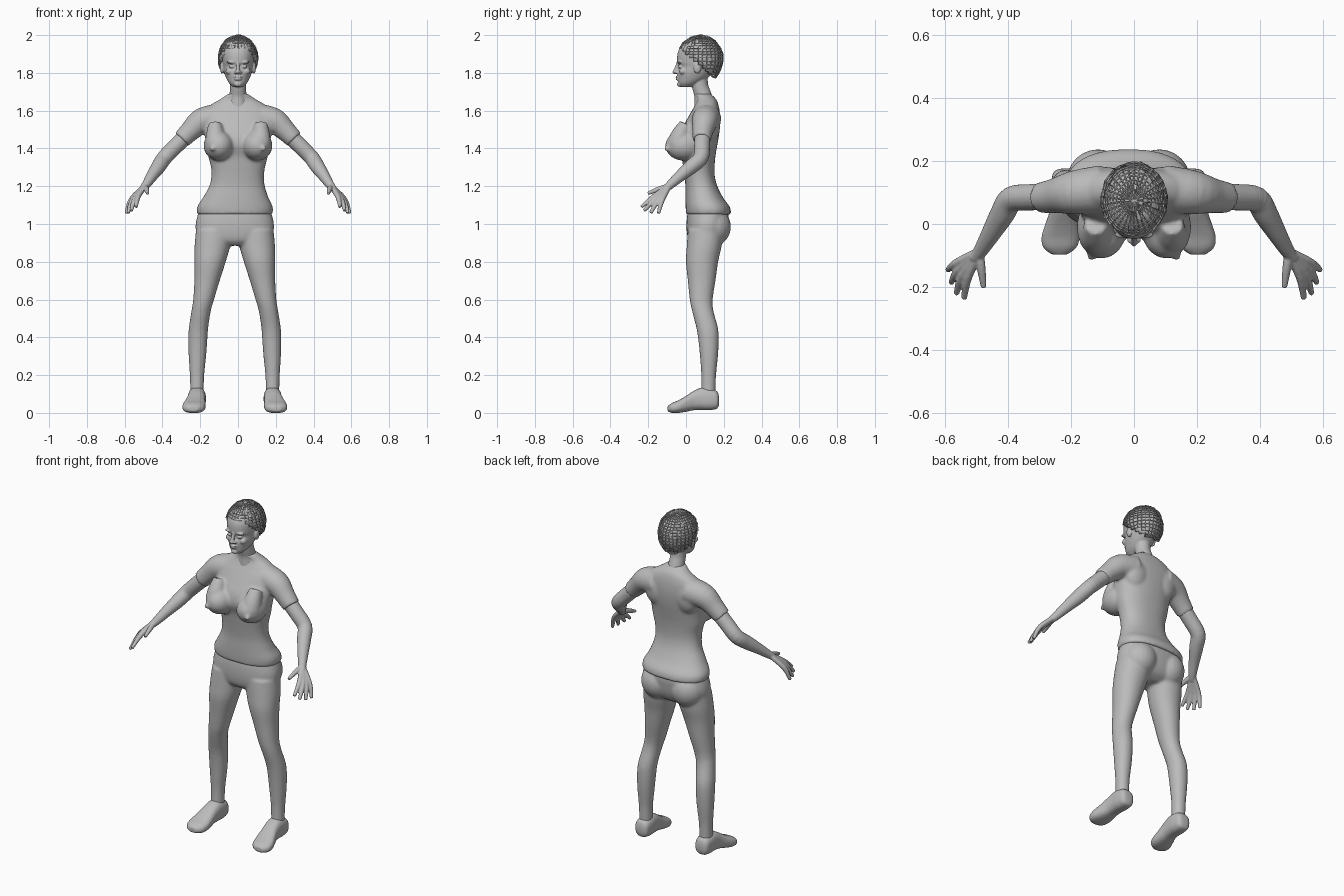
import bpy, bmesh, math, random
from mathutils import Vector, Matrix

random.seed(4)
if "Cube" in bpy.data.objects:
    bpy.data.objects.remove(bpy.data.objects["Cube"], do_unlink=True)

grey = bpy.data.materials.new("plain_grey")
grey.use_nodes = True
grey.diffuse_color = (0.5, 0.5, 0.5, 1)
grey.node_tree.nodes["Principled BSDF"].inputs["Base Color"].default_value = (0.5, 0.5, 0.5, 1)

SIDES = (1, -1)
HIP = -0.017  # the lower body leans slightly to its right


def eased(rows, n=4):
    """Catmull-Rom interpolation between rows of numbers."""
    out = []
    for i in range(len(rows) - 1):
        a, b, c, d = (rows[max(i - 1, 0)], rows[i], rows[i + 1], rows[min(i + 2, len(rows) - 1)])
        for k in range(n):
            t = k / n
            out.append([0.5 * (2 * q + (r - p) * t + (2 * p - 5 * q + 4 * r - s) * t * t
                               + (3 * q - p - 3 * r + s) * t ** 3)
                        for p, q, r, s in zip(a, b, c, d)])
    return out + [list(rows[-1])]


def skin(bm, rings):
    """Closed surface through a list of point rings."""
    loops = [[bm.verts.new(p) for p in ring] for ring in rings]
    n = len(loops[0])
    for a, b in zip(loops, loops[1:]):
        for i in range(n):
            bm.faces.new((a[i], a[(i + 1) % n], b[(i + 1) % n], b[i]))
    bm.faces.new(loops[0][::-1])
    bm.faces.new(loops[-1])


def loft(bm, rows, axis="z", power=2.3, n=40):
    """Rows: position on axis, x centre, half width, low and high depth."""
    rings = []
    for pos, cx, half, lo, hi in eased(rows):
        ring = []
        for i in range(n):
            a = math.tau * i / n
            c, s = (math.copysign(abs(v) ** (2 / power), v) for v in (math.cos(a), math.sin(a)))
            x, d = cx + half * c, (lo + hi) / 2 + (hi - lo) / 2 * s
            ring.append((x, d, pos) if axis == "z" else (x, pos, d))
        rings.append(ring)
    skin(bm, rings)


def tube(bm, rows, side=1, n=20):
    """Rows: x, y, z, radius; side mirrors x."""
    rows = eased(rows)
    pts = [Vector((side * r[0], r[1], r[2])) for r in rows]
    rings = []
    for i, p in enumerate(pts):
        along = pts[min(i + 1, len(pts) - 1)] - pts[max(i - 1, 0)]
        q = along.to_track_quat("Z", "Y")
        rings.append([p + q @ Vector((math.cos(math.tau * k / n), math.sin(math.tau * k / n), 0)) * rows[i][3]
                      for k in range(n)])
    skin(bm, rings)


def blob(bm, centre, radii):
    m = Matrix.Translation(centre) @ Matrix.Diagonal((*radii, 1))
    bmesh.ops.create_uvsphere(bm, u_segments=24, v_segments=16, radius=1, matrix=m)


def finish(name, bm, voxel=None, smooth=4):
    """Turn the mesh into an object; a voxel size fuses its volumes."""
    bmesh.ops.recalc_face_normals(bm, faces=bm.faces)
    for f in bm.faces:
        f.smooth = True
    me = bpy.data.meshes.new(name)
    bm.to_mesh(me)
    bm.free()
    me.materials.append(grey)
    ob = bpy.data.objects.new(name, me)
    bpy.context.collection.objects.link(ob)
    if voxel:
        fuse = ob.modifiers.new("fuse", "REMESH")
        fuse.mode, fuse.voxel_size, fuse.use_smooth_shade = "VOXEL", voxel, True
        soft = ob.modifiers.new("soften", "SMOOTH")
        soft.factor, soft.iterations = 0.5, smooth
    return ob


# Shirt: torso, bust and short sleeves
bm = bmesh.new()
loft(bm, [(1.05, HIP, .199, .001, .239), (1.09, -.016, .2, -.002, .232), (1.14, -.012, .173, -.003, .196),
          (1.2, -.005, .147, -.003, .166), (1.25, -.002, .139, -.008, .153), (1.3, 0, .143, -.015, .151),
          (1.36, 0, .158, -.025, .156), (1.42, 0, .168, -.045, .166), (1.48, 0, .178, -.035, .176),
          (1.54, 0, .185, -.003, .181), (1.59, 0, .185, .025, .179), (1.63, 0, .145, .048, .172),
          (1.66, 0, .095, .058, .16), (1.69, 0, .05, .045, .13)])
for s in SIDES:
    blob(bm, (s * .102, -.01, 1.415), (.08, .1, .08))
    tube(bm, [(s * .122, .0, 1.53, .035), (s * .12, -.03, 1.47, .05), (s * .12, -.045, 1.42, .055)])
    blob(bm, (s * .135, -.1, 1.4), (.015, .016, .015))
    blob(bm, (s * .095, .13, 1.53), (.08, .052, .1))
    tube(bm, [(.1, .11, 1.56, .078), (.19, .1, 1.545, .07), (.25, .09, 1.495, .056), (.298, .083, 1.447, .049)], s)
finish("shirt", bm, .008, 5)

# Trousers: pelvis, seat and legs
bm = bmesh.new()
loft(bm, [(.885, HIP, .1, .04, .15), (.91, HIP, .18, .015, .19), (.95, HIP, .203, .005, .212),
          (1.0, HIP, .207, .003, .222), (1.05, HIP, .196, .007, .225), (1.1, HIP, .18, .02, .21)])
for s in SIDES:
    blob(bm, (HIP + s * .098, .135, .985), (.1, .103, .105))
    loft(bm, [(z, HIP + s * d, h, lo, hi) for z, d, h, lo, hi in (
        (.97, .105, .1, .01, .2), (.88, .119, .094, .004, .188), (.8, .131, .083, .0, .17),
        (.7, .147, .067, .01, .156), (.6, .165, .055, .02, .141), (.54, .178, .051, .032, .145),
        (.45, .192, .051, .055, .169), (.38, .196, .05, .066, .173), (.3, .198, .046, .074, .169),
        (.2, .2, .038, .081, .159), (.1, .2, .035, .08, .156))], power=2.1)
finish("trousers", bm, .008, 4)

# Shoes
for s, label in zip(SIDES, ("left", "right")):
    bm = bmesh.new()
    loft(bm, [(y, HIP + s * d, h, lo, hi) for y, d, h, lo, hi in (
        (.176, .2, .018, .05, .08), (.164, .2, .04, .022, .115), (.12, .2, .047, .015, .132),
        (.08, .201, .047, .016, .133), (.04, .204, .048, .014, .116), (0, .21, .055, .006, .09),
        (-.04, .216, .061, .0, .067), (-.075, .219, .053, .0, .052), (-.097, .22, .025, .008, .036))],
         "y", 2.6)
    finish(label + "_shoe", bm, .006, 3)

# Bare arms and hands
for s, label in zip(SIDES, ("left", "right")):
    bm = bmesh.new()
    tube(bm, [(.265, .087, 1.475, .043), (.33, .085, 1.412, .042), (.39, .078, 1.35, .041),
              (.42, .03, 1.305, .039), (.455, -.03, 1.255, .031), (.488, -.085, 1.206, .023),
              (.508, -.11, 1.183, .018)], s)
    for knuckle, tip in (((.528, -.168, 1.147), (.54, -.237, 1.09)), ((.545, -.161, 1.136), (.565, -.222, 1.07)),
                         ((.557, -.145, 1.13), (.582, -.187, 1.058)), ((.565, -.125, 1.13), (.592, -.146, 1.056))):
        tube(bm, [(.488, -.085, 1.206, .014), (*knuckle, .014), (*tip, .009)], s)
    tube(bm, [(.492, -.09, 1.2, .014), (.486, -.14, 1.186, .014), (.478, -.202, 1.162, .009)], s)
    finish(label + "_arm", bm, .004, 4)

# Head, neck and facial features
bm = bmesh.new()
tube(bm, [(0, .1, 1.62, .058), (0, .09, 1.68, .046), (0, .075, 1.73, .043), (0, .07, 1.79, .045)])
loft(bm, [(1.725, 0, .026, -.028, .03), (1.745, 0, .047, -.04, .07), (1.77, 0, .061, -.043, .11),
          (1.8, 0, .072, -.045, .14), (1.833, 0, .079, -.037, .165), (1.86, 0, .083, -.047, .178),
          (1.91, 0, .087, -.043, .18), (1.95, 0, .078, -.02, .165), (1.975, 0, .052, .01, .13),
          (1.985, 0, .02, .05, .09)], power=2.15)
tube(bm, [(0, -.04, 1.862, .008), (0, -.05, 1.83, .009), (0, -.058, 1.806, .012)])
blob(bm, (0, -.058, 1.804), (.011, .014, .01))
blob(bm, (0, -.044, 1.779), (.023, .012, .006))
blob(bm, (0, -.043, 1.767), (.02, .012, .007))
blob(bm, (0, -.034, 1.74), (.02, .014, .014))
for s in SIDES:
    blob(bm, (s * .013, -.05, 1.803), (.009, .011, .008))
    blob(bm, (s * .032, -.03, 1.833), (.016, .012, .008))
    blob(bm, (s * .035, -.034, 1.856), (.027, .013, .007))
    blob(bm, (s * .044, -.016, 1.808), (.022, .02, .018))
    blob(bm, (s * .084, .06, 1.828), (.011, .02, .032))
finish("head", bm, .004, 3)


# Cropped hair: a close cap under a lattice of strands
def hair_shell(scale, jitter):
    bm = bmesh.new()
    bmesh.ops.create_uvsphere(bm, u_segments=30, v_segments=22, radius=1)
    for v in bm.verts:
        k = scale * (1 + random.uniform(-jitter, jitter))
        tall = .117 if v.co.z > 0 else .14
        v.co = Vector((v.co.x * .103 * k, .075 + v.co.y * .12 * k, 1.88 + v.co.z * tall * k))
    below = [v for v in bm.verts if v.co.z < 1.893 - .9 * v.co.y]
    bmesh.ops.delete(bm, geom=below, context="VERTS")
    return bm


cap = finish("hair_cap", hair_shell(.95, 0))
thick = cap.modifiers.new("thickness", "SOLIDIFY")
thick.thickness = .012

bm = hair_shell(1, .025)
gaps = [f for f in bm.faces if random.random() < .15]
bmesh.ops.delete(bm, geom=gaps, context="FACES")
strands = finish("hair_strands", bm)
lattice = strands.modifiers.new("strands", "WIREFRAME")
lattice.thickness = .007
lattice.use_even_offset = False
